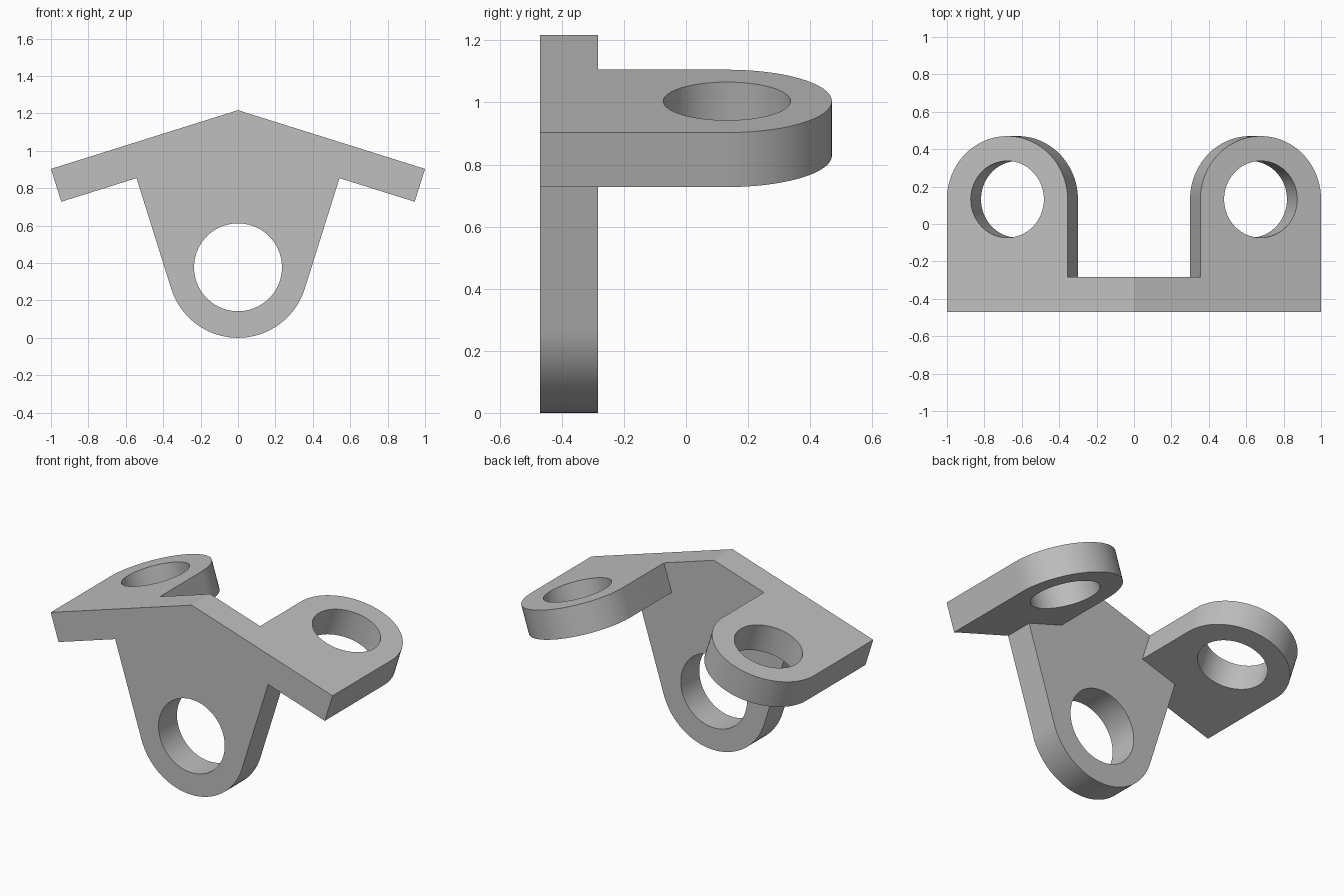
import bpy, bmesh
from math import atan2, cos, sin, pi
from mathutils import Vector, Matrix

cube = bpy.data.objects.get("Cube")
if cube:
    bpy.data.objects.remove(cube, do_unlink=True)

# Main dimensions
RIDGE = 1.217                        # height of the roof ridge
TILT = atan2(0.314, 1)               # slope of each wing
THICK = 0.184                        # wing thickness
FRONT, PLATE_BACK, BACK = -0.47, -0.283, 0.47
OUTER, INNER = 1 / cos(TILT), 0.372  # ear edges measured along the slope
EAR_R = (OUTER - INNER) / 2
EAR_U, EAR_Y = (OUTER + INNER) / 2, BACK - EAR_R
LOBE_R = LOBE_Z = 0.374
JOIN = sin(TILT) * (RIDGE - LOBE_Z) + LOBE_R   # where lobe flank meets wing
STEPS = 40


def on_wing(side, u, y, depth):
    """Point on a wing: u along the slope, depth below its top face."""
    x = u * cos(TILT) - depth * sin(TILT)
    return Vector((side * x, y, RIDGE - u * sin(TILT) - depth * cos(TILT)))


def cylinder(name, radius, centre, axis):
    """Hidden cutter for a bore."""
    bm = bmesh.new()
    turn = axis.to_track_quat('Z', 'Y').to_matrix().to_4x4()
    bmesh.ops.create_cone(bm, cap_ends=True, segments=2 * STEPS, radius1=radius,
                          radius2=radius, depth=0.5,
                          matrix=Matrix.Translation(centre) @ turn)
    mesh = bpy.data.meshes.new(name)
    bm.to_mesh(mesh)
    bm.free()
    obj = bpy.data.objects.new(name, mesh)
    bpy.context.collection.objects.link(obj)
    obj.hide_render = True
    return obj


bm = bmesh.new()


def face(points):
    bm.faces.new([bm.verts.new(p) for p in points])


def walls(first, second):
    for i in range(len(first) - 1):
        face([first[i], first[i + 1], second[i + 1], second[i]])


# Wings with rounded ears
rim = [(OUTER, FRONT)]
rim += [(EAR_U + EAR_R * cos(pi * i / STEPS), EAR_Y + EAR_R * sin(pi * i / STEPS))
        for i in range(STEPS + 1)]
rim += [(INNER, PLATE_BACK)]
for side in (1, -1):
    top = [on_wing(side, u, y, 0) for u, y in rim]
    under = [on_wing(side, u, y, THICK) for u, y in rim]
    walls(top, under)
    face([on_wing(side, 0, FRONT, 0)] + top + [on_wing(side, 0, PLATE_BACK, 0)])
    face([on_wing(side, JOIN, FRONT, THICK)] + under
         + [on_wing(side, JOIN, PLATE_BACK, THICK)])


# Front plate with rounded lower lobe
def lobe(y):
    arc = []
    for i in range(STEPS + 1):
        a = -TILT - (pi - 2 * TILT) * i / STEPS
        arc.append(Vector((LOBE_R * cos(a), y, LOBE_Z + LOBE_R * sin(a))))
    return [on_wing(1, JOIN, y, THICK)] + arc + [on_wing(-1, JOIN, y, THICK)]


def corners(y, u):
    """Wing end corners on both sides, right list ordered outward."""
    return ([on_wing(1, u, y, 0), on_wing(1, u, y, THICK)],
            [on_wing(-1, u, y, THICK), on_wing(-1, u, y, 0)])


for y, u in ((FRONT, OUTER), (PLATE_BACK, INNER)):
    left, right = corners(y, u)
    face([Vector((0, y, RIDGE))] + left + lobe(y) + right)
walls(lobe(FRONT), lobe(PLATE_BACK))

bmesh.ops.remove_doubles(bm, verts=bm.verts, dist=1e-4)
bmesh.ops.recalc_face_normals(bm, faces=bm.faces)
mesh = bpy.data.meshes.new("bracket")
bm.to_mesh(mesh)
bm.free()
bracket = bpy.data.objects.new("bracket", mesh)
bpy.context.collection.objects.link(bracket)

# Bores through the lobe and both ears
cutters = [cylinder("lobe_bore", 0.235, Vector((0, (FRONT + PLATE_BACK) / 2, 0.377)),
                    Vector((0, 1, 0)))]
for side, name in ((1, "left_ear_bore"), (-1, "right_ear_bore")):
    cutters.append(cylinder(name, 0.205, on_wing(side, EAR_U, EAR_Y, THICK / 2),
                            Vector((side * sin(TILT), 0, cos(TILT)))))
for cutter in cutters:
    cut = bracket.modifiers.new(cutter.name, 'BOOLEAN')
    cut.operation, cut.solver, cut.object = 'DIFFERENCE', 'EXACT', cutter

# Apply the cuts and drop the cutters
result = bpy.data.meshes.new_from_object(
    bracket.evaluated_get(bpy.context.evaluated_depsgraph_get()))
bracket.modifiers.clear()
bracket.data = result
for cutter in cutters:
    bpy.data.objects.remove(cutter, do_unlink=True)

# Grey finish
grey = bpy.data.materials.new("plain_grey")
grey.use_nodes = True
colour = (0.52, 0.52, 0.52, 1)
grey.diffuse_color = colour
grey.node_tree.nodes["Principled BSDF"].inputs["Base Color"].default_value = colour
result.materials.clear()
result.materials.append(grey)

# Smooth round walls, keep edges crisp and flats flat
bpy.ops.object.select_all(action='DESELECT')
bracket.select_set(True)
bpy.context.view_layer.objects.active = bracket
bpy.ops.object.shade_smooth_by_angle(angle=pi / 6)
weighted = bracket.modifiers.new("flat_normals", 'WEIGHTED_NORMAL')
weighted.keep_sharp = True
